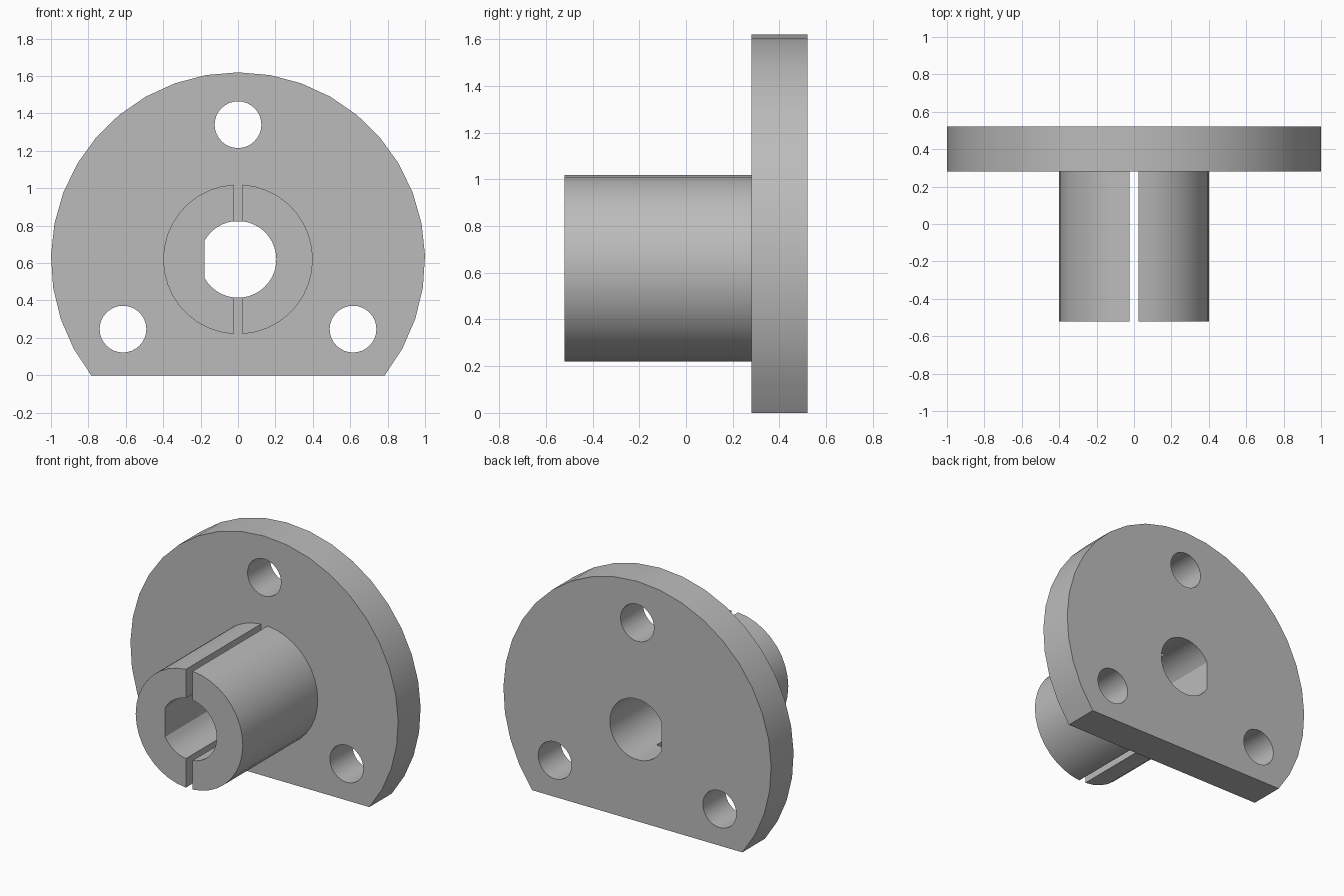
import bpy, bmesh, math

if "Cube" in bpy.data.objects:
    bpy.data.objects.remove(bpy.data.objects["Cube"])

CZ = 0.62                        # height of the hub axis
R_PLATE, R_HUB, R_BORE, R_HOLE = 1.0, 0.4, 0.205, 0.125
SLOT, FLAT = 0.025, 0.18         # half slot width, distance of the bore flat
FRONT, MID, BACK = -0.52, 0.28, 0.52

bm = bmesh.new()


def arc(r, a0, a1, n, cx=0.0, cz=CZ):
    """Points (x, z) along an arc, both ends included."""
    return [(cx + r * math.cos(a0 + (a1 - a0) * i / n),
             cz + r * math.sin(a0 + (a1 - a0) * i / n)) for i in range(n + 1)]


def verts(points):
    return [bm.verts.new((x, MID, z)) for x, z in points]


def loop_edges(vs):
    return [bm.edges.get((a, b)) or bm.edges.new((a, b))
            for a, b in zip(vs, vs[1:] + vs[:1])]


# Profile arcs: the hub is two halves separated by the slots
H = math.pi / 2
so, si = math.asin(SLOT / R_HUB), math.asin(SLOT / R_BORE)
fa = math.acos(FLAT / R_BORE)
right_out = verts(arc(R_HUB, -H + so, H - so, 18))
left_out = verts(arc(R_HUB, H + so, 3 * H - so, 18))
right_in = verts(arc(R_BORE, -H + si, H - si, 18))
left_in = verts(arc(R_BORE, H + si, 2 * H - fa, 6) +
                arc(R_BORE, 2 * H + fa, 3 * H - si, 6))

# Plate outline with a flat at the bottom, and three bolt holes
a = math.asin(CZ / R_PLATE)
loops = [verts(arc(R_PLATE, -a, math.pi + a, 26)), right_out + left_out]
for hx, hz in ((0, 1.34), (-0.615, 0.247), (0.615, 0.247)):
    loops.append(verts(arc(R_HOLE, 0, 2 * math.pi, 32, hx, hz)[:-1]))
edges = [e for vs in loops for e in loop_edges(vs)]
bmesh.ops.triangle_fill(bm, edges=edges, use_beauty=True, normal=(0, -1, 0))

# Slot floors and the two hub halves
bm.faces.new((right_out[-1], left_out[0], left_in[0], right_in[-1]))
bm.faces.new((left_out[-1], right_out[0], right_in[0], left_in[-1]))
halves = [bm.faces.new(right_out + right_in[::-1]),
          bm.faces.new(left_out + left_in[::-1])]


def extrude(faces, dy, keep):
    res = bmesh.ops.extrude_face_region(bm, geom=faces, use_keep_orig=keep)
    moved = [g for g in res["geom"] if isinstance(g, bmesh.types.BMVert)]
    bmesh.ops.translate(bm, verts=moved, vec=(0, dy, 0))


# Plate thickness to the back, hub halves to the front
extrude(list(bm.faces), BACK - MID, True)
extrude(halves, FRONT - MID, False)
bmesh.ops.recalc_face_normals(bm, faces=bm.faces)

mesh = bpy.data.meshes.new("flanged_hub")
bm.to_mesh(mesh)
bm.free()
hub = bpy.data.objects.new("flanged_hub", mesh)
bpy.context.collection.objects.link(hub)

grey = bpy.data.materials.new("plain grey")
grey.diffuse_color = (0.5, 0.5, 0.5, 1)
grey.use_nodes = True
grey.node_tree.nodes["Principled BSDF"].inputs["Base Color"].default_value = grey.diffuse_color
mesh.materials.append(grey)

bpy.context.view_layer.objects.active = hub
hub.select_set(True)
bpy.ops.object.shade_smooth_by_angle(angle=math.radians(30))
